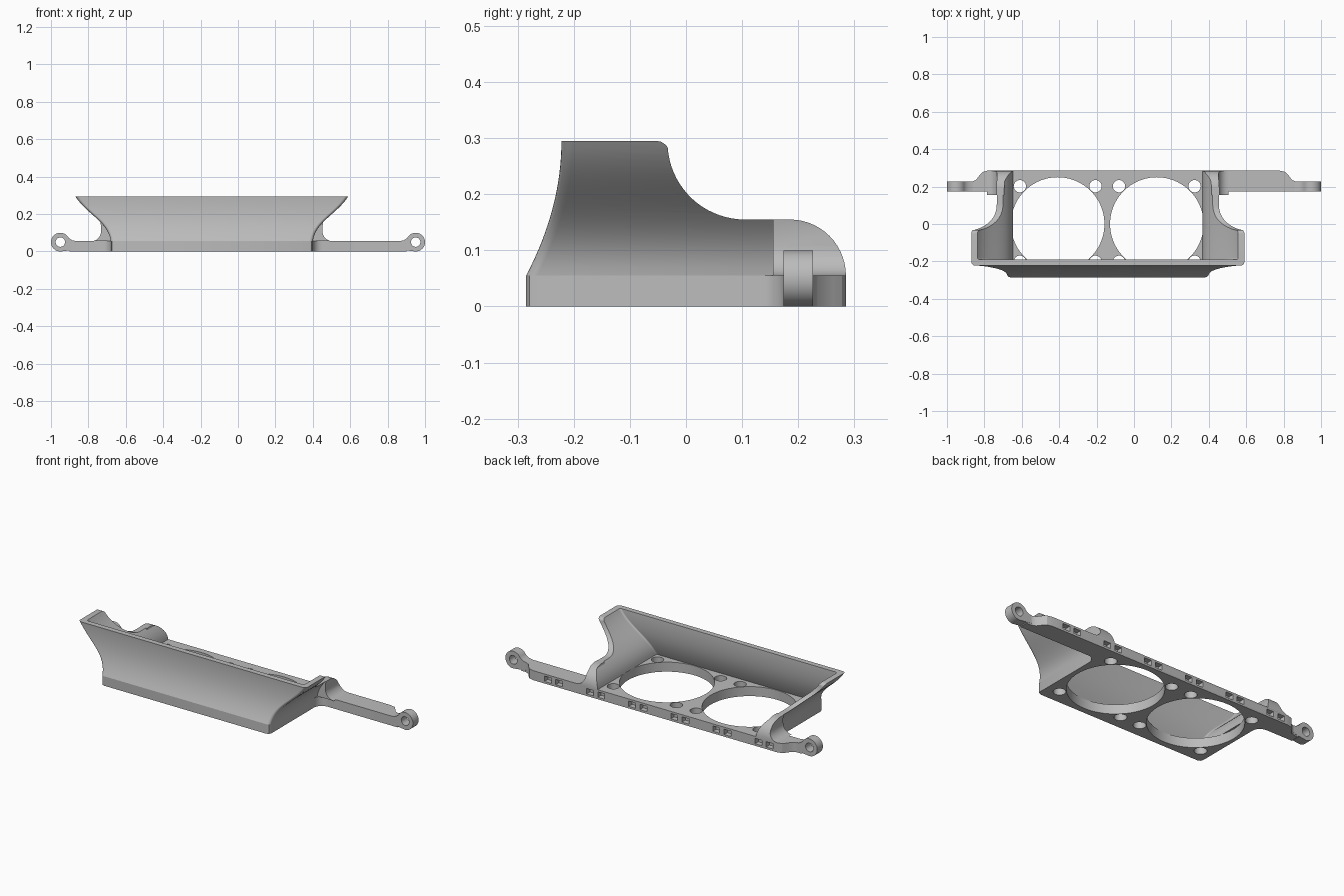
import bpy
import bmesh
from math import sin, cos, pi, radians
from mathutils import Vector
from mathutils.geometry import interpolate_bezier

if "Cube" in bpy.data.objects:
    bpy.data.objects.remove(bpy.data.objects["Cube"])

grey = bpy.data.materials.new("plain_grey")
grey.use_nodes = True
COLOUR = (0.5, 0.5, 0.5, 1)
grey.diffuse_color = COLOUR
grey.node_tree.nodes["Principled BSDF"].inputs["Base Color"].default_value = COLOUR

MID = -0.14          # centre line of the duct
BACK = 0.285
PLATE = 0.055        # plate thickness
TOP = 0.295


def finish(name, bm):
    bmesh.ops.recalc_face_normals(bm, faces=bm.faces)
    mesh = bpy.data.meshes.new(name)
    bm.to_mesh(mesh)
    bm.free()
    mesh.materials.append(grey)
    ob = bpy.data.objects.new(name, mesh)
    bpy.context.collection.objects.link(ob)
    return ob


def loft(name, rings):
    """Closed solid through matching rings, capped at both ends."""
    bm = bmesh.new()
    rows = [[bm.verts.new(p) for p in ring] for ring in rings]
    n = len(rows[0])
    for a, b in zip(rows, rows[1:]):
        for i in range(n):
            j = (i + 1) % n
            bm.faces.new((a[i], a[j], b[j], b[i]))
    bm.faces.new(rows[0])
    bm.faces.new(rows[-1])
    return finish(name, bm)


def prism(name, pts, axis, lo, hi):
    """Extrude a 2D outline along one axis."""
    place = {"x": lambda a, b, t: (t, a, b),
             "y": lambda a, b, t: (a, t, b),
             "z": lambda a, b, t: (a, b, t)}[axis]
    return loft(name, [[place(a, b, t) for a, b in pts] for t in (lo, hi)])


def arc(cx, cy, r, start, end, n):
    angles = [radians(start + (end - start) * i / n) for i in range(n + 1)]
    return [(cx + r * cos(t), cy + r * sin(t)) for t in angles]


def disc(cx, cy, r, n=32):
    return arc(cx, cy, r, 0, 360, n)[:-1]


def cut(ob, cutters, keep=False):
    for c in cutters:
        mod = ob.modifiers.new("cut", "BOOLEAN")
        mod.operation = "DIFFERENCE"
        mod.solver = "EXACT"
        mod.object = c
        bpy.context.view_layer.objects.active = ob
        bpy.ops.object.modifier_apply(modifier=mod.name)
        if not keep:
            bpy.data.objects.remove(c)


def smooth(ob):
    bpy.ops.object.select_all(action="DESELECT")
    ob.select_set(True)
    bpy.context.view_layer.objects.active = ob
    bpy.ops.object.shade_smooth_by_angle(angle=radians(32))


# Base plate with its two mounting arms, as one outline
def plate_half(side):
    edge = MID + side * 0.54
    pts = [(edge - side * 0.02, -BACK), (edge - side * 0.006, -0.279), (edge, -0.265)]
    pts += [(edge + side * x, y) for x, y in arc(0.05, 0.125, 0.05, 180, 90, 6)]
    pts += [(side * x, y) for x, y in ((0.95, 0.175), (0.95, 0.225), (0.87, 0.225))]
    pts += [(side * x, y) for x, y in ((0.845, 0.235), (0.825, 0.262), (0.81, 0.278), (0.78, BACK))]
    return pts


base = prism("base_plate", plate_half(1) + plate_half(-1)[::-1], "z", 0, PLATE)

# Fan openings and their screw holes
holes = []
for fan in (-0.408, 0.122):
    holes.append(prism("hole", disc(fan, 0, 0.25, 72), "z", -0.1, 0.1))
    for sx in (-1, 1):
        for sy in (-1, 1):
            holes.append(prism("hole", disc(fan + sx * 0.202, sy * 0.202, 0.033), "z", -0.1, 0.1))

# Paired tie slots along the back edge
for i in range(6):
    for off in (-0.036, 0.036):
        x = 0.65 - i * 0.27 + off
        slot = [(x - 0.022, 0.012), (x + 0.022, 0.012), (x + 0.022, 0.043), (x - 0.022, 0.043)]
        holes.append(prism("slot", slot, "y", 0.255, 0.35))
cut(base, holes)
smooth(base)

# Profile that trims the duct as seen from the side
trim_pts = [(-0.06, 0.4), (-0.06, TOP + 0.001), (-0.045, 0.294), (-0.036, 0.288)]
trim_pts += arc(0.105, 0.293, 0.138, 184, 270, 18)
trim_pts += arc(0.185, 0.055, 0.1, 90, 0, 14)
trim_pts += [(0.4, 0.055), (0.4, 0.4)]
trim = prism("trim_cutter", trim_pts, "x", -2, 2)
trim.hide_render = True

# Flared duct: a U-shaped wall lofted upwards
flare = interpolate_bezier(Vector((0.54, PLATE)), Vector((0.555, 0.16)),
                           Vector((0.67, 0.2)), Vector((0.73, TOP)), 22)


def wall_line(half, front, r):
    right = [(half, BACK), (half, 0.1)]
    right += arc(half - r, front + r, r, 0, -90, 5)
    return right + [(-x, y) for x, y in right[::-1]]


rings = []
for half, z in flare:
    front = -0.222 - 0.063 * ((TOP - z) / 0.24) ** 2
    outline = wall_line(half, front, 0.02) + wall_line(half - 0.033, front + 0.031, 0.012)[::-1]
    rings.append([(MID + x, y, z) for x, y in outline])
duct = loft("flared_duct", rings)
cut(duct, [trim], keep=True)
smooth(duct)

# Blends between the duct sides and the arms, and the arm lugs
for side, word in ((1, "left"), (-1, "right")):
    blend = [(0.53, PLATE), (0.555, 0.16), (0.597, 0.16), (0.592, 0.135)]
    blend += arc(0.645, 0.108, 0.053, 180, 270, 8)
    pts = [(MID + side * x, z) for x, z in blend]
    gusset = prism(word + "_gusset", pts, "y", 0.155, BACK)
    cut(gusset, [trim], keep=True)
    smooth(gusset)

    lug_pts = [(0.87, 0.01), (0.86, PLATE), (0.885, 0.059), (0.902, 0.07)]
    lug_pts += arc(0.95, 0.05, 0.05, 150, -90, 26)
    lug = prism(word + "_lug", [(side * x, z) for x, z in lug_pts], "y", 0.174, 0.226)
    bore = [prism("bore", disc(side * 0.95, 0.05, 0.025), "y", 0.1, 0.3)]
    cut(lug, bore)
    cut(base, [prism("bore", disc(side * 0.95, 0.05, 0.03), "y", 0.1, 0.3)])
    smooth(lug)

# Square arm ends are trimmed so only the round lugs remain
for side in (-1, 1):
    end = [(side * 0.9, -0.1), (side * 1.1, -0.1), (side * 1.1, 0.1), (side * 0.9, 0.1)]
    cut(base, [prism("end", end, "y", 0.1, 0.3)])
smooth(base)
bpy.data.objects.remove(trim)
